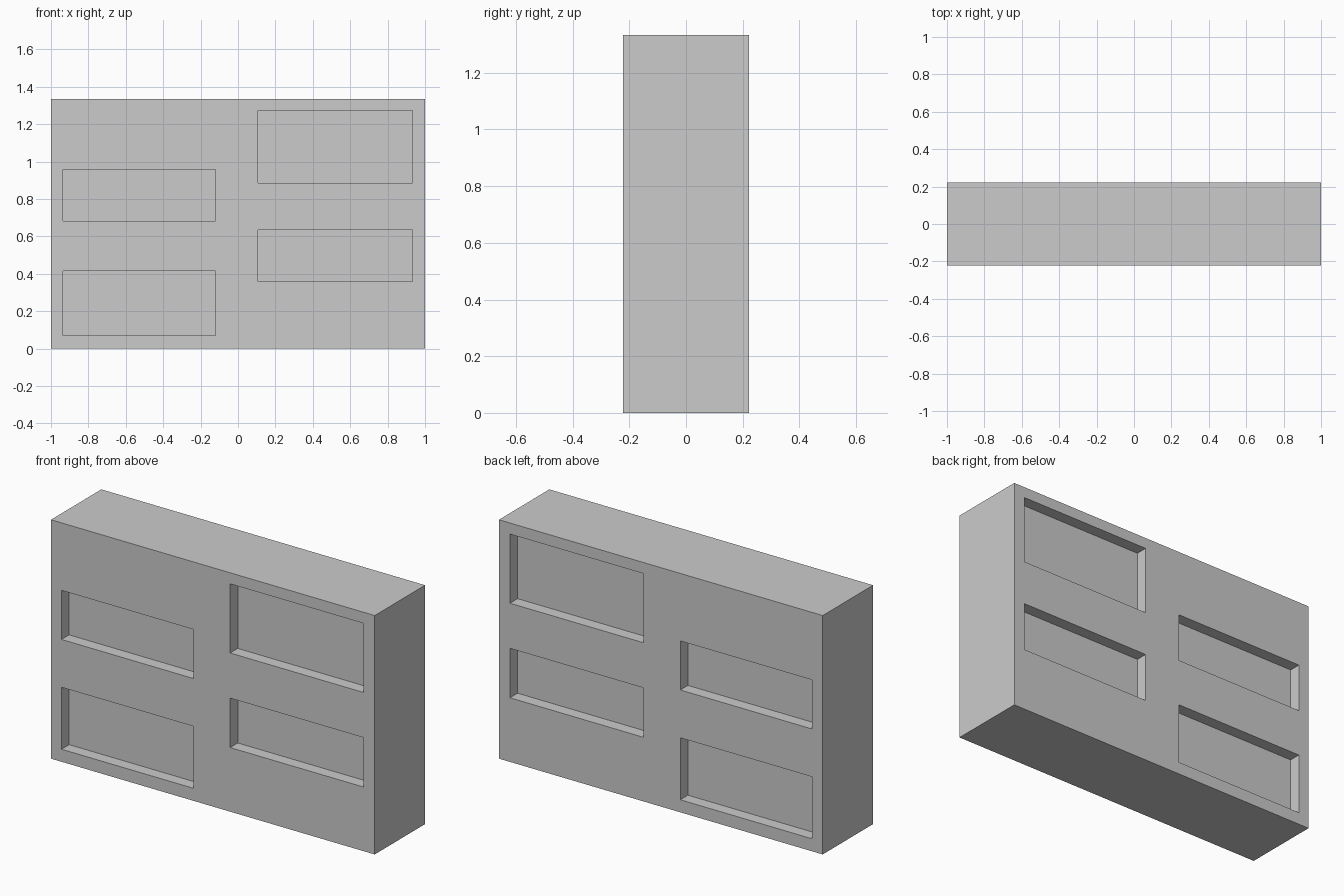
import bpy
import bmesh
from mathutils import Matrix, Vector

if "Cube" in bpy.data.objects:
    bpy.data.objects.remove(bpy.data.objects["Cube"])

HALF_DEPTH, HEIGHT = 0.222, 1.334
POCKET = 0.067


def add_box(bm, x0, x1, y0, y1, z0, z1):
    size = Vector((x1 - x0, y1 - y0, z1 - z0))
    centre = Vector((x0 + x1, y0 + y1, z0 + z1)) / 2
    bmesh.ops.create_cube(
        bm, size=1, matrix=Matrix.Translation(centre) @ Matrix.Diagonal(size.to_4d()))


def make_object(name, boxes):
    bm = bmesh.new()
    for box in boxes:
        add_box(bm, *box)
    mesh = bpy.data.meshes.new(name)
    bm.to_mesh(mesh)
    bm.free()
    obj = bpy.data.objects.new(name, mesh)
    bpy.context.collection.objects.link(obj)
    return obj


# Shelf openings in the front view: x0, x1, z0, z1
openings = [
    (-0.935, -0.12, 0.07, 0.416),
    (-0.935, -0.12, 0.683, 0.957),
    (0.107, 0.932, 0.358, 0.634),
    (0.107, 0.932, 0.886, 1.272),
]

# Solid cabinet block
cabinet = make_object("cabinet_block", [(-1, 1, -HALF_DEPTH, HALF_DEPTH, 0, HEIGHT)])

# Shallow recesses, the same on the front and the back
inner, outer = HALF_DEPTH - POCKET, HALF_DEPTH + 0.1
recesses = []
for x0, x1, z0, z1 in openings:
    recesses.append((x0, x1, -outer, -inner, z0, z1))
    recesses.append((x0, x1, inner, outer, z0, z1))
cutter = make_object("recess_cutter", recesses)
cutter.hide_render = True
cutter.display_type = 'WIRE'

cut = cabinet.modifiers.new("Recesses", 'BOOLEAN')
cut.operation = 'DIFFERENCE'
cut.solver = 'EXACT'
cut.object = cutter
